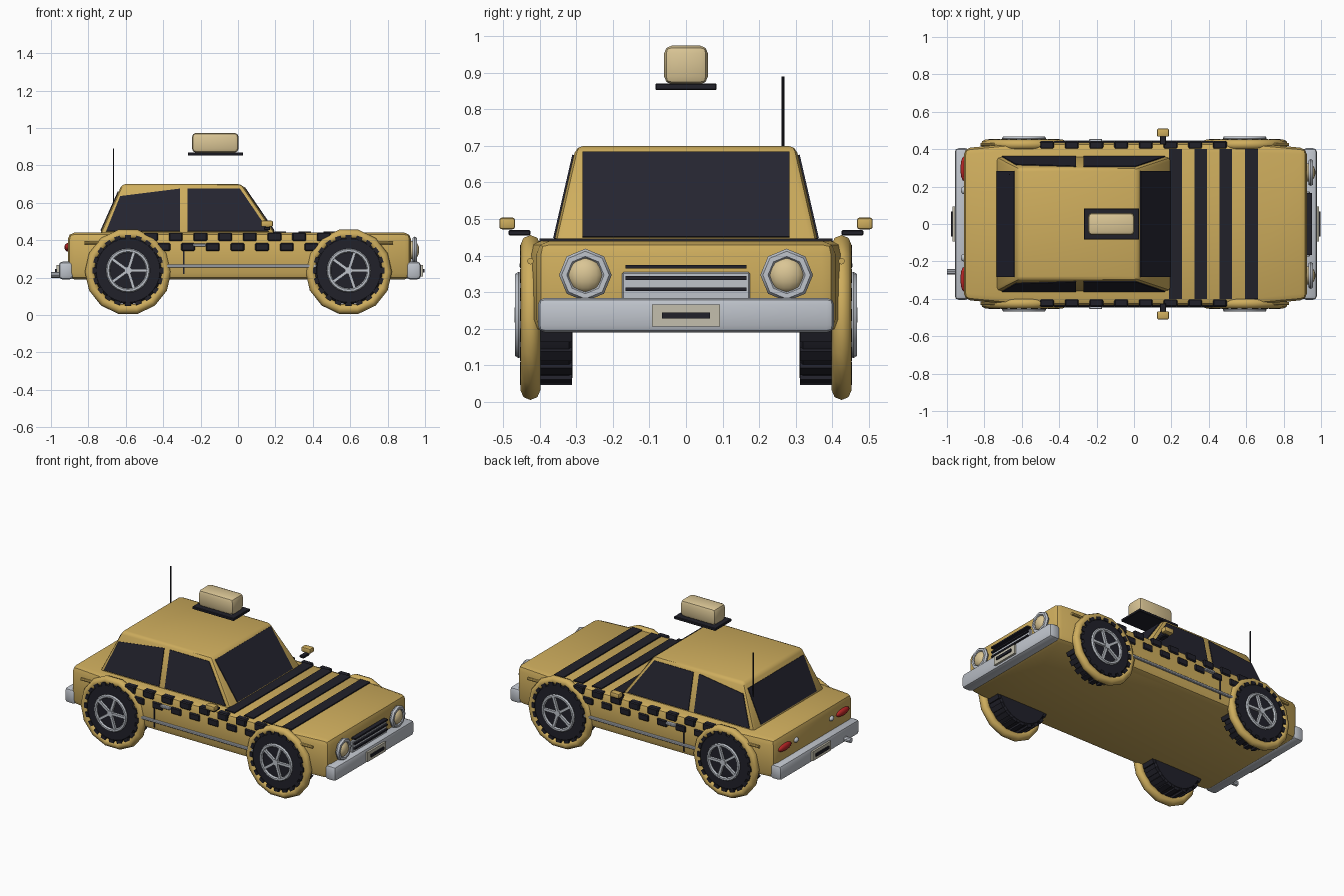
import bpy, bmesh, math
from mathutils import Vector, Matrix

if "Cube" in bpy.data.objects:
    bpy.data.objects.remove(bpy.data.objects["Cube"])

def material(name, r, g, b):
    m = bpy.data.materials.new(name)
    m.diffuse_color = (r, g, b, 1)
    m.use_nodes = True
    m.node_tree.nodes["Principled BSDF"].inputs["Base Color"].default_value = m.diffuse_color
    return m

YELLOW = material("taxi yellow", 0.62, 0.42, 0.11)
BLACK = material("soft black", 0.015, 0.015, 0.023)
GLASS = material("dark glass", 0.018, 0.018, 0.03)
SILVER = material("silver", 0.52, 0.55, 0.60)
CREAM = material("cream", 0.70, 0.56, 0.30)
RED = material("tail red", 0.50, 0.02, 0.02)
PLATE = material("plate grey", 0.55, 0.52, 0.42)

def finish(name, bm, mat, angle=35):
    bmesh.ops.recalc_face_normals(bm, faces=bm.faces)
    me = bpy.data.meshes.new(name)
    bm.to_mesh(me)
    bm.free()
    me.materials.append(mat)
    for p in me.polygons:
        p.use_smooth = True
    me.set_sharp_from_angle(angle=math.radians(angle))
    ob = bpy.data.objects.new(name, me)
    bpy.context.collection.objects.link(ob)
    return ob

def bevel(bm, width, seg=2):
    if width:
        bmesh.ops.bevel(bm, geom=bm.edges[:], offset=width, segments=seg,
                        profile=0.5, affect='EDGES', clamp_overlap=True)

def loft(name, low, high, mat, bev=0, seg=2, angle=35):
    """Solid between two matching closed outlines."""
    bm = bmesh.new()
    a = [bm.verts.new(p) for p in low]
    b = [bm.verts.new(p) for p in high]
    bm.faces.new(a)
    bm.faces.new(b)
    for i in range(len(a)):
        j = (i + 1) % len(a)
        bm.faces.new((a[i], a[j], b[j], b[i]))
    bmesh.ops.recalc_face_normals(bm, faces=bm.faces)
    bevel(bm, bev, seg)
    return finish(name, bm, mat, angle)

def box(name, x, y, z, mat, bev=0, seg=2):
    def rect(h):
        return [(x[0], y[0], h), (x[1], y[0], h), (x[1], y[1], h), (x[0], y[1], h)]
    return loft(name, rect(z[0]), rect(z[1]), mat, bev, seg)

def sided(y, s):
    return tuple(sorted((y[0] * s, y[1] * s)))

def plate(name, pts, out, mat, depth=0.005):
    """Thin sheet lying on a sloping panel, raised towards 'out'."""
    p = [Vector(q) for q in pts]
    n = (p[1] - p[0]).cross(p[2] - p[0]).normalized()
    if n.dot(Vector(out)) < 0:
        n = -n
    return loft(name, [q - n * 0.003 for q in p], [q + n * depth for q in p], mat)

def cylinder(name, a, b, r, mat, sides=16, bev=0):
    a, b = Vector(a), Vector(b)
    bm = bmesh.new()
    rot = (b - a).to_track_quat('Z', 'Y').to_matrix().to_4x4()
    bmesh.ops.create_cone(bm, cap_ends=True, segments=sides, radius1=r, radius2=r,
                          depth=(b - a).length, matrix=Matrix.Translation((a + b) / 2) @ rot)
    bevel(bm, bev, 1)
    return finish(name, bm, mat)

def ball(name, c, size, mat):
    bm = bmesh.new()
    bmesh.ops.create_uvsphere(bm, u_segments=14, v_segments=8, radius=1,
                              matrix=Matrix.Translation(c) @ Matrix.Diagonal((*size, 1)))
    return finish(name, bm, mat, 60)

def torus(name, c, big, small, rot, mat, seg=14, minor=8):
    bpy.ops.mesh.primitive_torus_add(location=c, rotation=rot, major_radius=big, minor_radius=small,
                                     major_segments=seg, minor_segments=minor)
    ob = bpy.context.object
    ob.name = name
    ob.data.materials.append(mat)
    for p in ob.data.polygons:
        p.use_smooth = True
    ob.data.set_sharp_from_angle(angle=math.radians(50))

# Lower body: tapered outline, rounded edges
outline = [(0.925, -0.405), (0.925, 0.405), (0.6, 0.435), (-0.6, 0.435),
           (-0.91, 0.405), (-0.91, -0.405), (-0.6, -0.435), (0.6, -0.435)]
loft("lower_body", [(x, y, 0.19) for x, y in outline], [(x, y, 0.44) for x, y in outline], YELLOW, 0.035)

# Cabin
loft("cabin", [(-0.74, -0.362, 0.43), (0.205, -0.362, 0.43), (0.205, 0.362, 0.43), (-0.74, 0.362, 0.43)],
     [(-0.62, -0.3, 0.70), (0.02, -0.3, 0.70), (0.02, 0.3, 0.70), (-0.62, 0.3, 0.70)], YELLOW, 0.02)

def cabin_y(z): return 0.362 - (z - 0.43) * 0.062 / 0.27
def front_x(z): return 0.205 - (z - 0.43) * 0.185 / 0.27
def rear_x(z): return -0.74 + (z - 0.43) * 0.12 / 0.27

# Windows
for s in (-1, 1):
    for name, shape in (("rear_side_window", [(-0.705, 0.447), (-0.31, 0.447), (-0.31, 0.675), (-0.63, 0.635)]),
                        ("front_side_window", [(-0.27, 0.447), (0.165, 0.447), (0.01, 0.675), (-0.27, 0.675)])):
        plate(name, [(x, s * cabin_y(z), z) for x, z in shape], (0, s, 0), GLASS)
for name, fx, z0, z1, d in (("windscreen", front_x, 0.45, 0.682, 1), ("rear_window", rear_x, 0.45, 0.66, -1)):
    plate(name, [(fx(z0), -0.283, z0), (fx(z0), 0.283, z0), (fx(z1), 0.283, z1), (fx(z1), -0.283, z1)],
          (d, 0, 0), GLASS)

# Bonnet stripes
for x in (0.222, 0.357, 0.49, 0.628):
    box("bonnet_stripe", (x - 0.034, x + 0.034), (-0.4, 0.4), (0.43, 0.447), BLACK)

for s in (-1, 1):
    # Side checks in two staggered rows
    for i in range(8):
        x = -0.465 + 0.132 * i
        box("upper_check", (x - 0.037, x + 0.037), sided((0.40, 0.443), s), (0.395, 0.441), BLACK, 0.006, 1)
        if i < 7:
            x += 0.066
            box("lower_check", (x - 0.037, x + 0.037), sided((0.42, 0.443), s), (0.342, 0.385), BLACK, 0.006, 1)
    # Door trim, seam, handle and wing bars
    box("side_trim", (-0.40, 0.42), sided((0.42, 0.447), s), (0.253, 0.27), SILVER, 0.004, 1)
    box("door_seam", (-0.295, -0.287), sided((0.42, 0.44), s), (0.22, 0.342), BLACK)
    box("door_handle", (-0.24, -0.17), sided((0.43, 0.455), s), (0.366, 0.382), SILVER, 0.004, 1)
    for x in (-0.72, 0.73):
        cylinder("wing_bar", (x - 0.1, s * 0.425, 0.385), (x + 0.1, s * 0.425, 0.385), 0.009, YELLOW, 8)
    # Mirrors
    box("mirror_arm", (0.14, 0.172), sided((0.425, 0.485), s), (0.455, 0.47), BLACK, 0.003, 1)
    box("mirror", (0.123, 0.187), sided((0.467, 0.51), s), (0.472, 0.504), YELLOW, 0.007)
    # Headlights and rear lights
    torus("headlight_ring", (0.945, s * 0.275, 0.347), 0.058, 0.014, (0, math.pi / 2, 0), SILVER, 8, 6)
    ball("headlight", (0.935, s * 0.275, 0.347), (0.035, 0.05, 0.05), CREAM)
    ball("tail_light", (-0.91, s * 0.295, 0.362), (0.018, 0.066, 0.023), RED)
    ball("reversing_light", (-0.91, s * 0.18, 0.362), (0.016, 0.02, 0.016), SILVER)

# Grille
box("grille", (0.91, 0.94), (-0.175, 0.175), (0.28, 0.355), SILVER, 0.004, 1)
for z in (0.308, 0.339, 0.37):
    box("grille_bar", (0.915, 0.953), (-0.165, 0.165), (z - 0.005, z + 0.005), BLACK)

# Bumpers, number plates, exhaust
for d, x0, x1 in ((1, 0.90, 0.978), (-1, 0.88, 0.958)):
    box("bumper", sided((x0, x1), d), (-0.405, 0.405), (0.19, 0.285), SILVER, 0.02)
    box("number_plate", sided((x1 - 0.01, x1 + 0.012), d), (-0.093, 0.093), (0.206, 0.266), PLATE)
    box("plate_bar", sided((x1, x1 + 0.02), d), (-0.066, 0.066), (0.228, 0.245), BLACK)
cylinder("exhaust", (-0.86, -0.255, 0.215), (-1.0, -0.255, 0.215), 0.016, SILVER, 10)

# Floating roof sign and aerial
box("sign_base", (-0.268, 0.028), (-0.084, 0.084), (0.853, 0.87), BLACK, 0.003, 1)
box("roof_sign", (-0.246, 0.003), (-0.06, 0.06), (0.868, 0.974), CREAM, 0.022)
cylinder("aerial", (-0.665, 0.265, 0.59), (-0.665, 0.265, 0.89), 0.0035, BLACK, 6)

# Wheels
H = 0.238
for wx in (-0.588, 0.592):
    for s in (-1, 1):
        torus("wheel_arch", (wx, s * 0.425, 0.231), 0.204, 0.027, (math.pi / 2, 0, 0), YELLOW)
        cylinder("tyre", (wx, s * 0.31, H), (wx, s * 0.45, H), 0.181, BLACK, 28, 0.01)
        bm = bmesh.new()
        for i in range(20):
            m = (Matrix.Translation((wx, s * 0.383, H)) @ Matrix.Rotation(i * math.tau / 20, 4, 'Y')
                 @ Matrix.Translation((0, 0, 0.181)) @ Matrix.Diagonal((0.032, 0.142, 0.02, 1)))
            bmesh.ops.create_cube(bm, size=1, matrix=m)
        finish("tyre_tread", bm, BLACK)
        torus("rim", (wx, s * 0.457, H), 0.107, 0.011, (math.pi / 2, 0, 0), SILVER, 24, 6)
        bm = bmesh.new()
        for i in range(5):
            m = (Matrix.Translation((wx, s * 0.457, H)) @ Matrix.Rotation((i + 0.25) * math.tau / 5, 4, 'Y')
                 @ Matrix.Translation((0, 0, 0.054)) @ Matrix.Diagonal((0.016, 0.016, 0.108, 1)))
            bmesh.ops.create_cube(bm, size=1, matrix=m)
        finish("wheel_spokes", bm, SILVER)
        cylinder("hub", (wx, s * 0.44, H), (wx, s * 0.468, H), 0.02, SILVER, 12)
